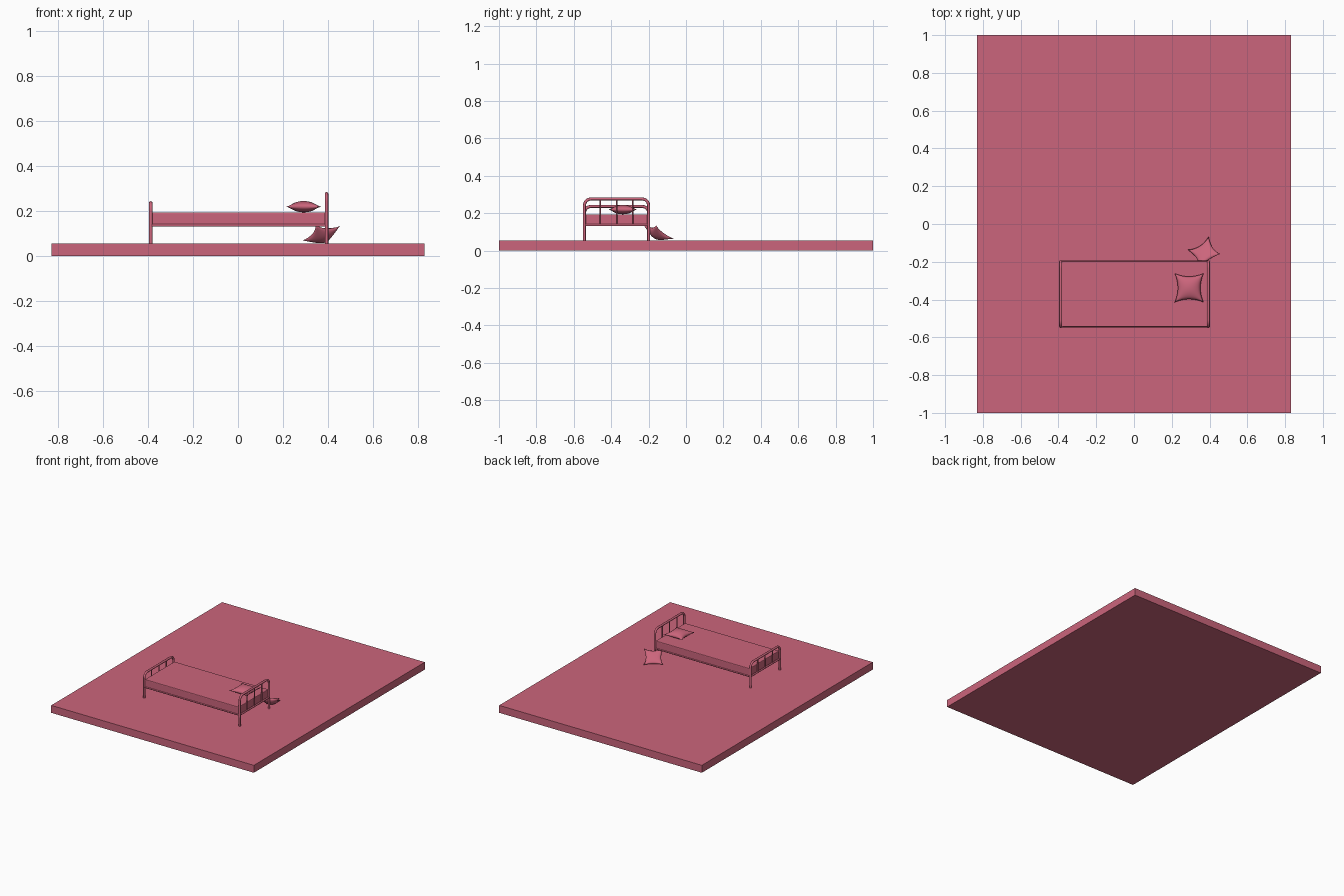
import bpy, bmesh, math
from mathutils import Vector, Matrix

if "Cube" in bpy.data.objects:
    bpy.data.objects.remove(bpy.data.objects["Cube"])

rose = bpy.data.materials.new("rose_pink")
rose.use_nodes = True
colour = (0.6, 0.13, 0.2, 1)
rose.diffuse_color = colour
rose.node_tree.nodes["Principled BSDF"].inputs["Base Color"].default_value = colour

FLOOR = 0.055
FRONT, BACK = -0.543, -0.2       # y of the bed sides
FOOT, HEAD = -0.388, 0.394       # x of the bed ends
RAIL = 0.136


def add_object(name, data):
    ob = bpy.data.objects.new(name, data)
    bpy.context.collection.objects.link(ob)
    data.materials.append(rose)
    return ob


def box(name, low, high, bevel=0):
    low, high = Vector(low), Vector(high)
    bm = bmesh.new()
    bmesh.ops.create_cube(bm, size=1, matrix=Matrix.Translation((low + high) / 2)
                          @ Matrix.Diagonal((high - low).to_4d()))
    me = bpy.data.meshes.new(name)
    bm.to_mesh(me)
    bm.free()
    ob = add_object(name, me)
    if bevel:
        mod = ob.modifiers.new("soft_edges", "BEVEL")
        mod.width, mod.segments = bevel, 2
    return ob


def tube(name, points, radius):
    cu = bpy.data.curves.new(name, "CURVE")
    cu.dimensions = "3D"
    cu.bevel_depth, cu.bevel_resolution = radius, 2
    cu.use_fill_caps = True
    sp = cu.splines.new("POLY")
    sp.points.add(len(points) - 1)
    for p, co in zip(sp.points, points):
        p.co = (*co, 1)
    return add_object(name, cu)


def bed_end(name, x, top, corner=0.035):
    # Bent tube: two legs joined by a round-cornered arch
    path = [(x, FRONT, FLOOR)]
    for cy, start in ((FRONT + corner, 180), (BACK - corner, 90)):
        for i in range(7):
            a = math.radians(start - 15 * i)
            path.append((x, cy + corner * math.cos(a), top - corner + corner * math.sin(a)))
    path.append((x, BACK, FLOOR))
    tube(name + "_frame", path, 0.008)
    tube(name + "_lower_rail", [(x, FRONT, RAIL), (x, BACK, RAIL)], 0.006)
    for i in range(1, 4):
        y = FRONT + (BACK - FRONT) * i / 4
        tube(f"{name}_bar_{i}", [(x, y, RAIL), (x, y, top)], 0.004)


def pillow(name, centre, u, v, half, thick, sag=0):
    # Two puffed grids joined at a pinched, four-cornered seam
    u, v = Vector(u).normalized(), Vector(v)
    n = u.cross(v).normalized()
    v = n.cross(u)
    bm = bmesh.new()
    for side in (1, -1):
        made = bmesh.ops.create_grid(bm, x_segments=16, y_segments=16, size=1)["verts"]
        for vert in made:
            a, b = vert.co.x, vert.co.y
            puff = (max(0, (1 - a * a) * (1 - b * b))) ** 0.6
            bend = sag * (a * a + b * b - 1)
            vert.co = (Vector(centre) + u * a * half * (1 - 0.22 * (1 - b * b))
                       + v * b * half * (1 - 0.22 * (1 - a * a))
                       + n * (side * thick / 2 * puff + bend))
    bmesh.ops.remove_doubles(bm, verts=bm.verts, dist=0.0002)
    bmesh.ops.recalc_face_normals(bm, faces=bm.faces)
    for f in bm.faces:
        f.smooth = True
    me = bpy.data.meshes.new(name)
    bm.to_mesh(me)
    bm.free()
    return add_object(name, me)


# Floor slab
box("floor", (-0.83, -1, 0), (0.83, 1, FLOOR))

# Bed frame and mattress
bed_end("headboard", HEAD, 0.276)
bed_end("footboard", FOOT, 0.236)
for side, y in (("front", FRONT), ("back", BACK)):
    tube(side + "_side_rail", [(FOOT, y, RAIL), (HEAD, y, RAIL)], 0.006)
box("mattress", (FOOT + 0.006, FRONT - 0.002, RAIL), (HEAD - 0.006, BACK + 0.002, 0.194), 0.005)

# Pillow on the bed, and one leaning against it
pillow("bed_pillow", (0.292, -0.338, 0.219), (1, 0, 0), (0, 1, 0), 0.077, 0.05)
pillow("floor_pillow", (0.373, -0.152, 0.093), (0.11, 0.07, -0.005),
       (-0.055, 0.09, -0.068), 0.066, 0.044, 0.01)
